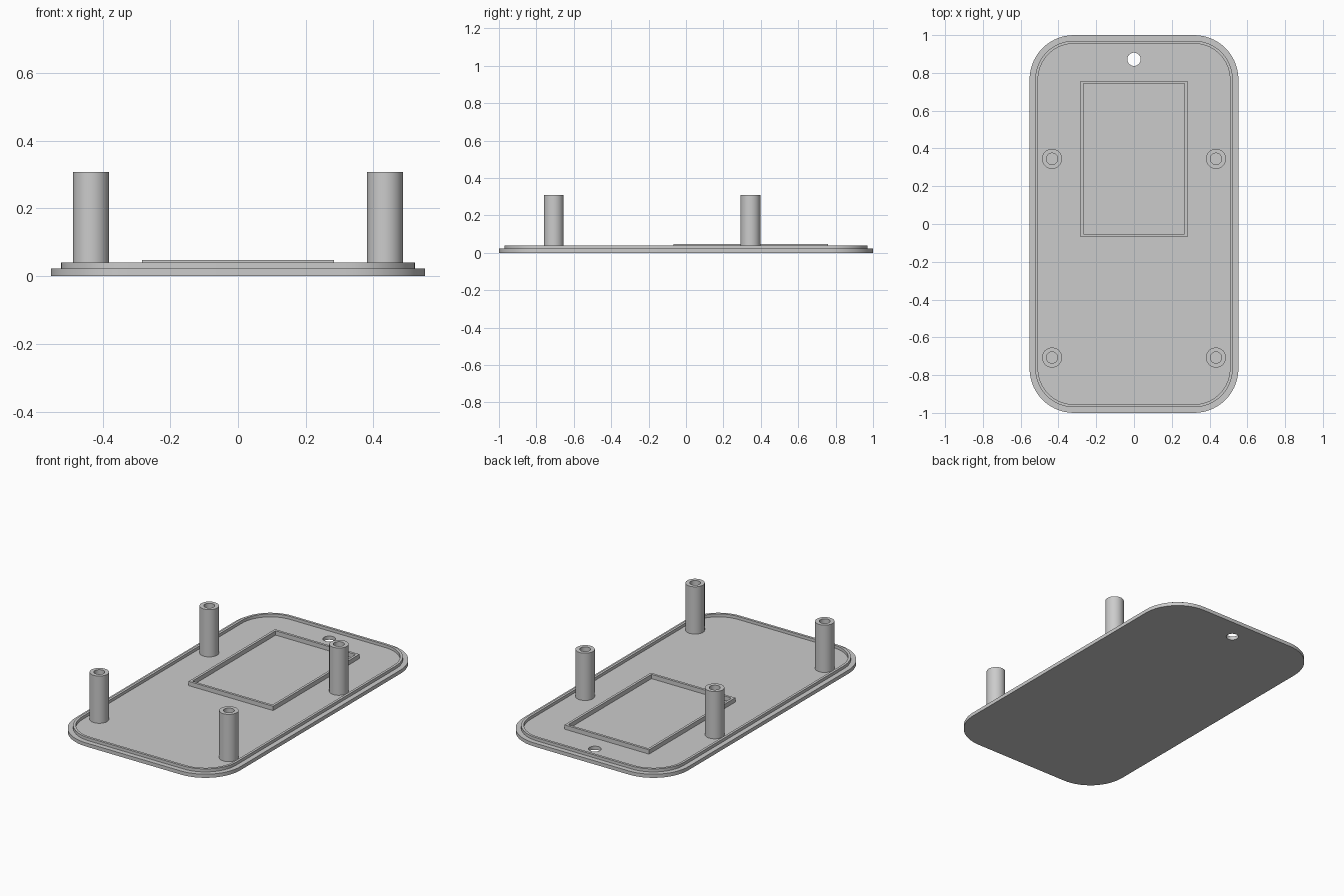
import bpy, bmesh, math
from mathutils import Vector

if "Cube" in bpy.data.objects:
    bpy.data.objects.remove(bpy.data.objects["Cube"])

grey = bpy.data.materials.new("plain_grey")
grey.diffuse_color = (0.6, 0.6, 0.6, 1)
grey.use_nodes = True
grey.node_tree.nodes["Principled BSDF"].inputs["Base Color"].default_value = grey.diffuse_color


def circle(cx, cy, r, n=40):
    return [(cx + r * math.cos(2 * math.pi * i / n),
             cy + r * math.sin(2 * math.pi * i / n)) for i in range(n)]


def rect(x, y0, y1):
    return [(x, y0), (x, y1), (-x, y1), (-x, y0)]


def rounded(hx, hy, r, n=14):
    pts = []
    for k, (sx, sy) in enumerate([(1, 1), (-1, 1), (-1, -1), (1, -1)]):
        for i in range(n + 1):
            a = math.pi / 2 * (k + i / n)
            pts.append((sx * (hx - r) + r * math.cos(a),
                        sy * (hy - r) + r * math.sin(a)))
    return pts


def slab(name, loops, z0, z1):
    """Fill the outer loop minus any inner loops, then extrude upwards."""
    bm = bmesh.new()
    edges = []
    for pts in loops:
        vs = [bm.verts.new((x, y, z0)) for x, y in pts]
        edges += [bm.edges.new((v, vs[i - 1])) for i, v in enumerate(vs)]
    bmesh.ops.triangle_fill(bm, edges=edges, use_beauty=True, normal=(0, 0, 1))
    ext = bmesh.ops.extrude_face_region(bm, geom=bm.faces[:], use_keep_orig=True)
    top = [g for g in ext["geom"] if isinstance(g, bmesh.types.BMVert)]
    bmesh.ops.translate(bm, verts=top, vec=Vector((0, 0, z1 - z0)))
    bmesh.ops.recalc_face_normals(bm, faces=bm.faces[:])
    me = bpy.data.meshes.new(name)
    bm.to_mesh(me)
    bm.free()
    me.materials.append(grey)
    ob = bpy.data.objects.new(name, me)
    bpy.context.collection.objects.link(ob)
    bpy.context.view_layer.objects.active = ob
    bpy.ops.object.select_all(action='DESELECT')
    ob.select_set(True)
    bpy.ops.object.shade_smooth_by_angle(angle=math.radians(30))
    return ob


# Base plate with a round through hole near the back edge
slab("base_plate", [rounded(0.553, 1.0, 0.235), circle(0, 0.872, 0.035)], 0, 0.022)

# Raised lip set in from the plate edge
slab("rim_lip", [rounded(0.523, 0.97, 0.205), rounded(0.508, 0.955, 0.19)], 0.015, 0.04)

# Thin rectangular frame
slab("window_frame", [rect(0.283, -0.068, 0.758), rect(0.268, -0.053, 0.743)], 0.015, 0.048)

# Four hollow screw posts
for side, x in (("left", -0.434), ("right", 0.434)):
    for end, y in (("front", -0.707), ("back", 0.345)):
        slab(f"{end}_{side}_post", [circle(x, y, 0.053), circle(x, y, 0.03)], 0.015, 0.308)
